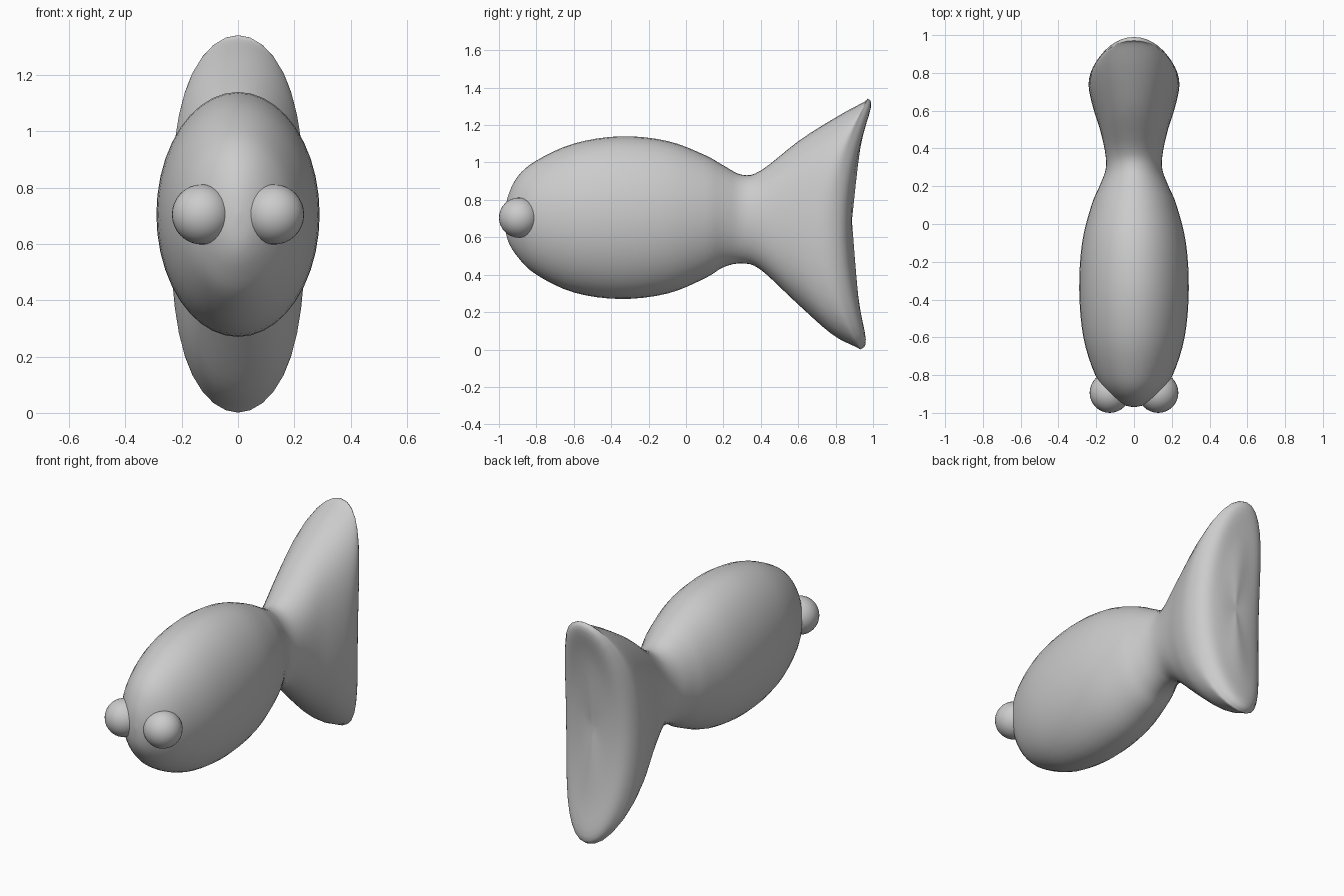
import bpy, bmesh, math
from mathutils import Vector

cube = bpy.data.objects.get("Cube")
if cube:
    bpy.data.objects.remove(cube, do_unlink=True)

clay = bpy.data.materials.new("plain grey")
clay.use_nodes = True
GREY = (0.6, 0.6, 0.6, 1)
clay.diffuse_color = GREY
clay.node_tree.nodes["Principled BSDF"].inputs["Base Color"].default_value = GREY

# Cross-sections from nose to tail: y, half width, centre z, half height,
# backward sweep of the upper and lower ends
SECTIONS = [
    (-0.97, 0.0, 0.70, 0.0, 0), (-0.955, 0.06, 0.70, 0.11, 0),
    (-0.90, 0.135, 0.71, 0.215, 0), (-0.80, 0.205, 0.705, 0.305, 0),
    (-0.60, 0.268, 0.703, 0.398, 0), (-0.35, 0.29, 0.705, 0.435, 0),
    (-0.10, 0.275, 0.707, 0.408, 0), (0.10, 0.225, 0.71, 0.33, 0),
    (0.20, 0.183, 0.712, 0.272, 0), (0.29, 0.15, 0.697, 0.237, 0.01),
    (0.38, 0.153, 0.693, 0.265, 0.02), (0.50, 0.18, 0.687, 0.435, 0.10),
    (0.62, 0.218, 0.668, 0.585, 0.18), (0.73, 0.24, 0.67, 0.655, 0.20),
    (0.81, 0.225, 0.672, 0.668, 0.145), (0.86, 0.18, 0.675, 0.62, 0.115),
    (0.882, 0.10, 0.68, 0.40, 0.045), (0.887, 0.0, 0.69, 0.0, 0),
]
STEPS, SIDES = 4, 40


def smooth_sections(rows):
    """Pass a smooth curve through the cross-sections."""
    pts = [Vector(r) for r in rows]
    out = []
    for i in range(len(pts) - 1):
        p0, p1 = pts[max(i - 1, 0)], pts[i]
        p2, p3 = pts[i + 1], pts[min(i + 2, len(pts) - 1)]
        for s in range(STEPS):
            t = s / STEPS
            out.append(0.5 * (2 * p1 + (p2 - p0) * t
                              + (2 * p0 - 5 * p1 + 4 * p2 - p3) * t * t
                              + (3 * p1 - p0 - 3 * p2 + p3) * t ** 3))
    return out + [pts[-1]]


def finish(name, bm):
    bmesh.ops.recalc_face_normals(bm, faces=bm.faces)
    for face in bm.faces:
        face.smooth = True
    mesh = bpy.data.meshes.new(name)
    bm.to_mesh(mesh)
    bm.free()
    mesh.materials.append(clay)
    obj = bpy.data.objects.new(name, mesh)
    bpy.context.collection.objects.link(obj)
    return obj


# Body and tail fin as one continuous skin
bm = bmesh.new()
rings = []
for y, width, centre, height, sweep in smooth_sections(SECTIONS):
    ring = []
    for k in range(SIDES):
        a = math.tau * k / SIDES
        c, s = math.cos(a), math.sin(a)
        ring.append(bm.verts.new((
            width * c * (1 + 1.2 * sweep * s * s),
            y + sweep * s * s + 0.12 * sweep * s,
            centre + height * s)))
    rings.append(ring)
for r0, r1 in zip(rings, rings[1:]):
    for k in range(SIDES):
        n = (k + 1) % SIDES
        bm.faces.new((r0[k], r0[n], r1[n], r1[k]))
bmesh.ops.remove_doubles(bm, verts=bm.verts, dist=0.0005)
finish("body_and_tail", bm)

# Bulging eyes
for side, name in ((1, "left_eye"), (-1, "right_eye")):
    bm = bmesh.new()
    bmesh.ops.create_uvsphere(bm, u_segments=32, v_segments=16, radius=0.107)
    eye = finish(name, bm)
    eye.location = (side * 0.128, -0.893, 0.705)
